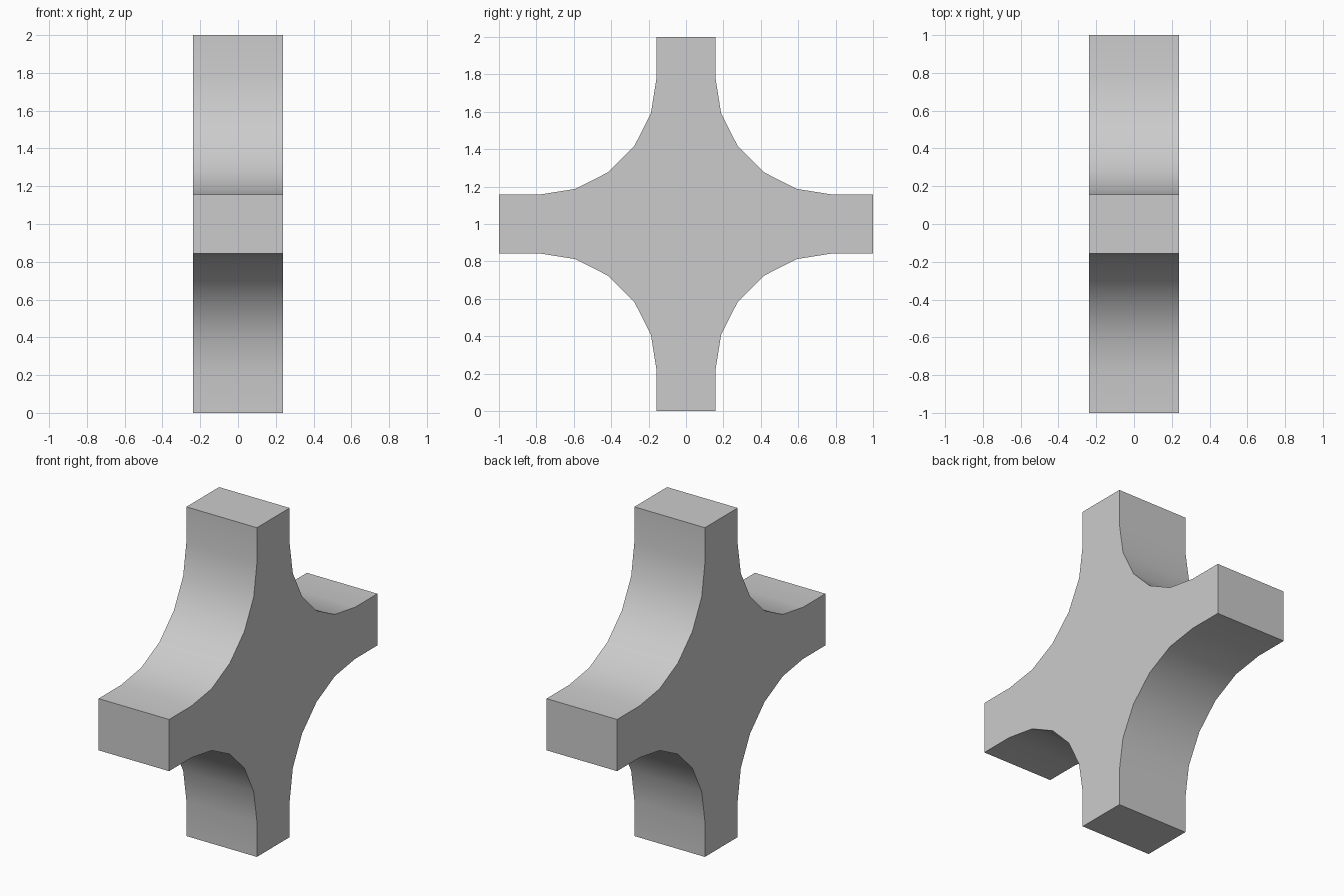
import bpy, bmesh
from math import sin, cos, pi, radians

if "Cube" in bpy.data.objects:
    bpy.data.objects.remove(bpy.data.objects["Cube"])

HALF_WIDTH = 0.237   # half thickness along x
ARM = 0.157          # half width of each arm
FILLET = 0.628       # radius of the concave corner between arms
SEGMENTS = 5
CENTRE = ARM + FILLET

# Profile of one corner: from the upright arm's tip to the side arm's tip
corner = [(ARM, 1.0)]
for i in range(SEGMENTS + 1):
    a = i * pi / 2 / SEGMENTS
    corner.append((CENTRE - FILLET * cos(a), CENTRE - FILLET * sin(a)))
corner.append((1.0, ARM))

# Repeat the corner by quarter turns to close the cross outline
outline = []
for _ in range(4):
    outline += corner
    corner = [(z, -y) for y, z in corner]

# Extrude the outline along x
bm = bmesh.new()
face = bm.faces.new([bm.verts.new((-HALF_WIDTH, y, z + 1)) for y, z in outline])
side = bmesh.ops.extrude_face_region(bm, geom=[face])
moved = [v for v in side["geom"] if isinstance(v, bmesh.types.BMVert)]
bmesh.ops.translate(bm, verts=moved, vec=(2 * HALF_WIDTH, 0, 0))
bmesh.ops.recalc_face_normals(bm, faces=bm.faces)

mesh = bpy.data.meshes.new("cross_connector")
bm.to_mesh(mesh)
bm.free()
cross = bpy.data.objects.new("cross_connector", mesh)
bpy.context.collection.objects.link(cross)

# Smooth concave corners, sharp outer edges
bpy.context.view_layer.objects.active = cross
cross.select_set(True)
bpy.ops.object.shade_smooth_by_angle(angle=radians(30))
